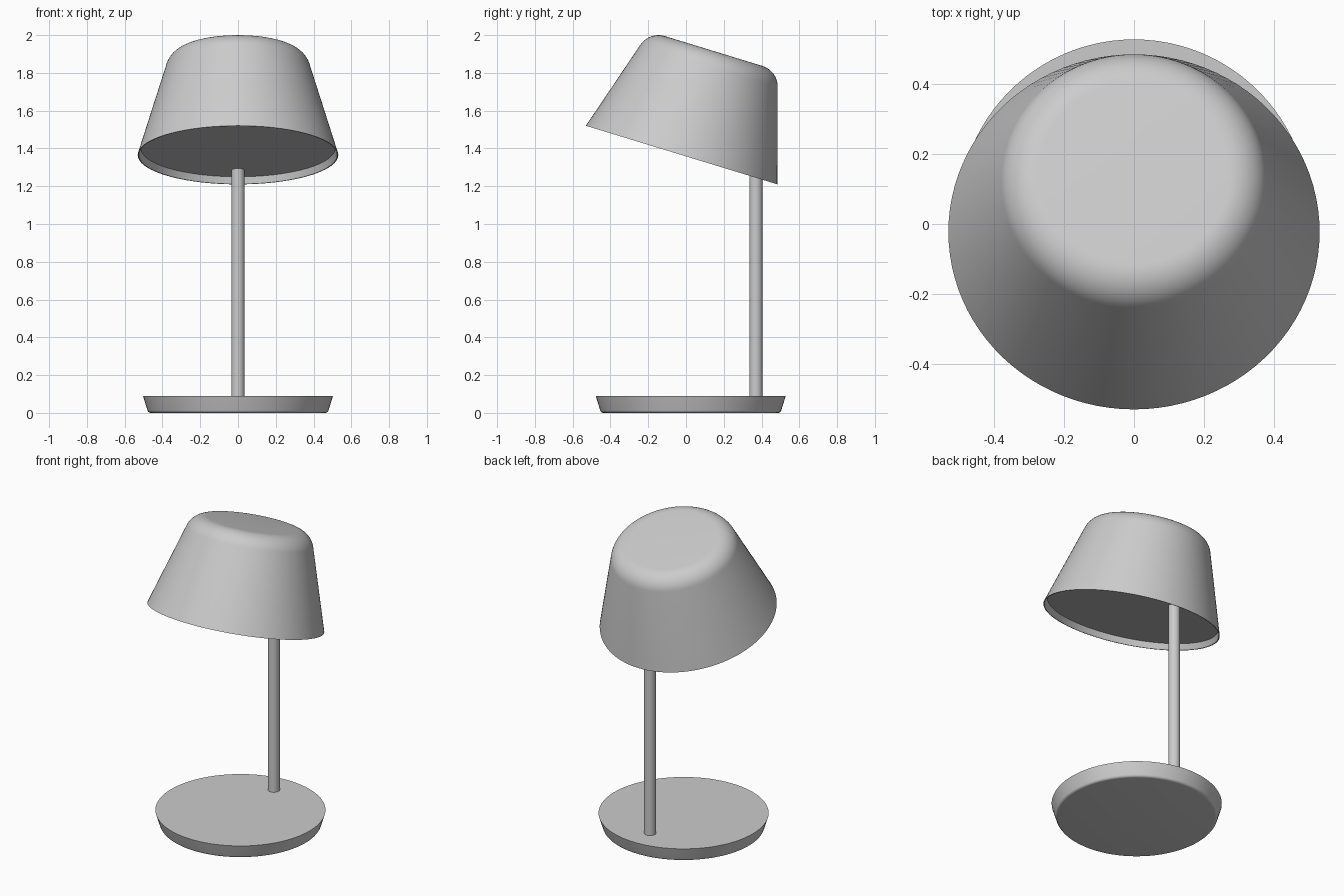
import bpy, bmesh, math
from mathutils import Matrix

if "Cube" in bpy.data.objects:
    bpy.data.objects.remove(bpy.data.objects["Cube"])

grey = bpy.data.materials.new("light grey")
grey.diffuse_color = (0.6, 0.6, 0.6, 1)
grey.use_nodes = True
grey.node_tree.nodes["Principled BSDF"].inputs["Base Color"].default_value = grey.diffuse_color


def lathe(name, profile, location, tilt=0.0, steps=96):
    """Revolve (radius, height) points about z; radius 0 closes an end."""
    bm = bmesh.new()
    verts = [bm.verts.new((r, 0, z)) for r, z in profile]
    edges = [bm.edges.new(pair) for pair in zip(verts, verts[1:])]
    bmesh.ops.spin(bm, geom=verts + edges, cent=(0, 0, 0), axis=(0, 0, 1),
                   angle=math.tau, steps=steps, use_duplicate=False)
    bmesh.ops.remove_doubles(bm, verts=bm.verts, dist=1e-5)
    bmesh.ops.recalc_face_normals(bm, faces=bm.faces)
    mesh = bpy.data.meshes.new(name)
    bm.to_mesh(mesh)
    bm.free()
    obj = bpy.data.objects.new(name, mesh)
    obj.matrix_world = Matrix.Translation(location) @ Matrix.Rotation(tilt, 4, 'X')
    mesh.materials.append(grey)
    bpy.context.collection.objects.link(obj)
    bpy.ops.object.select_all(action='DESELECT')
    obj.select_set(True)
    bpy.context.view_layer.objects.active = obj
    bpy.ops.object.shade_smooth_by_angle(angle=math.radians(30))
    return obj


def arc(cr, cz, radius, start, end, n):
    """Points of a circular arc, angles in degrees."""
    angles = [math.radians(start + (end - start) * i / n) for i in range(n + 1)]
    return [(cr + radius * math.cos(a), cz + radius * math.sin(a)) for a in angles]


# Round base dish: flared wall, small rounded foot, flat top
lathe("base", [(0, 0)] + arc(0.462, 0.018, 0.018, -90, -13, 5)
      + [(0.503, 0.09), (0.0, 0.09)], (0, 0.025, 0))

# Slim upright near the back of the base
lathe("post", [(0, 0.085), (0.035, 0.085), (0.035, 1.30), (0, 1.30)],
      (0, 0.37, 0), steps=48)

# Tilted conical shade: recessed underside, thin rim, wall, rounded crown
TILT = math.radians(17)
RIM, HEIGHT, FILLET, SLOPE = 0.531, 0.576, 0.115, 17
crown = arc(0.27, HEIGHT - FILLET, FILLET, SLOPE, 90, 12)
lathe("shade", [(0, 0.037), (0.514, 0.037), (0.525, 0), (RIM, 0)]
      + crown + [(0, HEIGHT)], (0, -0.0225, 1.365), -TILT)
